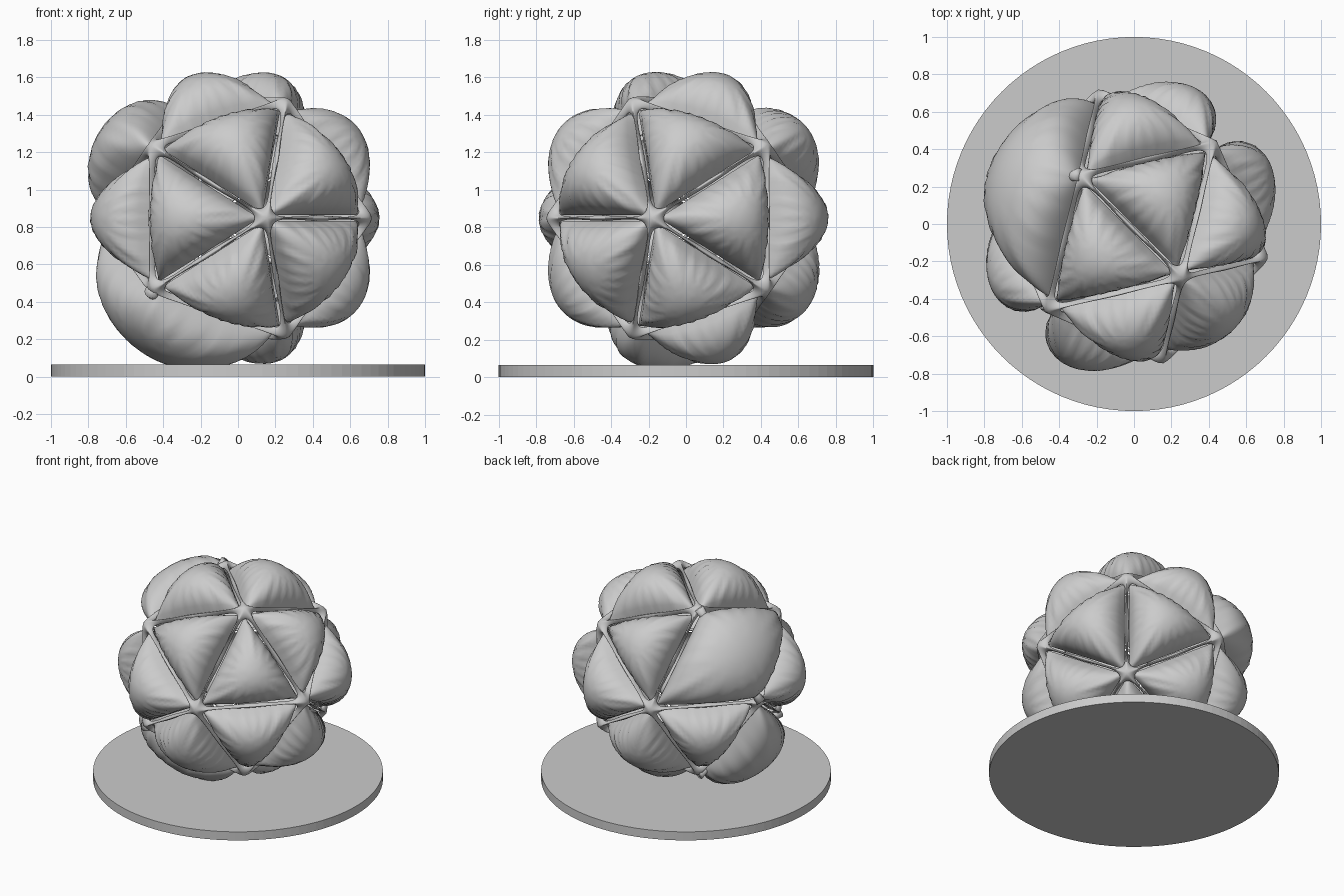
import bpy, bmesh, math
from mathutils import Vector
from itertools import combinations

if "Cube" in bpy.data.objects:
    bpy.data.objects.remove(bpy.data.objects["Cube"])

CENTRE = Vector((-0.017, -0.013, 0.848))
R = 0.73
PHI = (1 + 5 ** 0.5) / 2


def make_object(name, bm, smooth=True):
    bmesh.ops.recalc_face_normals(bm, faces=bm.faces)
    me = bpy.data.meshes.new(name)
    bm.to_mesh(me)
    bm.free()
    for p in me.polygons:
        p.use_smooth = smooth
    ob = bpy.data.objects.new(name, me)
    bpy.context.collection.objects.link(ob)
    return ob


# icosahedron corners, turned 45 degrees about z
def corner(u, v, w):
    return Vector(((u + v) / 2 ** .5, (v - u) / 2 ** .5, w)).normalized() * R


pts = []
for a in (1, -1):
    for b in (PHI, -PHI):
        pts += [corner(a, 0, b), corner(b, a, 0), corner(0, b, a)]


def nearest(u, v, w):
    c = corner(u, v, w)
    return min(range(12), key=lambda i: (pts[i] - c).length)


EDGE = R * 1.0515
near = lambda i, j: abs((pts[i] - pts[j]).length - EDGE) < 0.01
tris = [t for t in combinations(range(12), 3)
        if all(near(i, j) for i, j in combinations(t, 2))]

# two broken struts, where neighbouring cushions join into one
broken = [(nearest(-1, 0, PHI), nearest(-PHI, -1, 0)),
          (nearest(-1, 0, -PHI), nearest(0, -PHI, -1))]
quads = []
for i, j in broken:
    pair = [t for t in tris if i in t and j in t]
    k, l = [next(n for n in t if n not in (i, j)) for t in pair]
    quads.append((i, k, j, l))
    tris = [t for t in tris if t not in pair]

# display base
bm = bmesh.new()
bmesh.ops.create_cone(bm, cap_ends=True, segments=96, radius1=1, radius2=1, depth=0.065)
bmesh.ops.translate(bm, verts=bm.verts, vec=(0, 0, 0.0325))
make_object("round_base", bm, False)

# strut cage: polygon faces with extra points near hubs, wireframed and smoothed
bm = bmesh.new()
hubs = [bm.verts.new(p * 1.03 + CENTRE) for p in pts]
along = {}


def edge_points(i, j):
    key = (min(i, j), max(i, j))
    if key not in along:
        a, b = pts[key[0]], pts[key[1]]
        along[key] = [bm.verts.new(a.lerp(b, t) * 1.02 + CENTRE) for t in (.2, .5, .8)]
    return along[key] if i < j else along[key][::-1]


for f in tris + quads:
    loop = []
    for i, j in zip(f, f[1:] + f[:1]):
        loop += [hubs[i]] + edge_points(i, j)
    bm.faces.new(loop)
cage = make_object("strut_cage", bm)
wire = cage.modifiers.new("struts", 'WIREFRAME')
wire.thickness = 0.066
wire.offset = 0
wire.use_even_offset = True
sub = cage.modifiers.new("round", 'SUBSURF')
sub.levels = sub.render_levels = 3

# stubs left by the broken struts
for i, j in broken:
    for a, b in ((pts[i], pts[j]), (pts[j], pts[i])):
        d = (b - a).normalized()
        bm = bmesh.new()
        bmesh.ops.create_cone(bm, cap_ends=True, segments=12, radius1=0.036,
                              radius2=0.018, depth=0.12)
        bmesh.ops.transform(bm, verts=bm.verts,
                            matrix=d.to_track_quat('Z', 'Y').to_matrix().to_4x4())
        bmesh.ops.translate(bm, verts=bm.verts, vec=a * 1.02 + d * 0.06 + CENTRE)
        make_object("strut_stub", bm)


# inflated surface point with puckers along the seam
def puff(base, mid, f, height, phase, spread):
    p = mid + (base - mid) * 0.92
    m = mid.normalized()
    n = m.lerp(p.normalized(), spread)
    q = p * 0.97 + n * height * f
    side = m.orthogonal().normalized()
    r = base - mid
    ang = math.atan2(r.dot(m.cross(side)), r.dot(side))
    fold = math.sin(ang * 17 + phase) + 0.7 * math.sin(ang * 29 + phase * 2)
    return q + n * 0.005 * fold * 4 * f * (1 - f) + CENTRE


N = 36
for num, t in enumerate(tris):
    a, b, c = (pts[i] for i in t)
    mid = (a + b + c) / 3
    bm = bmesh.new()
    g = {}
    for i in range(N + 1):
        for j in range(N + 1 - i):
            u, v = i / N, j / N
            w = max(0, 1 - u - v)
            f = (27 * u * v * w) ** 0.6
            g[i, j] = bm.verts.new(puff(a * u + b * v + c * w, mid, f, 0.255, num, 0.6))
    for i in range(N):
        for j in range(N - i):
            bm.faces.new((g[i, j], g[i + 1, j], g[i, j + 1]))
            if i + j < N - 1:
                bm.faces.new((g[i + 1, j], g[i + 1, j + 1], g[i, j + 1]))
    make_object("cushion", bm)

for num, t in enumerate(quads):
    a, b, c, d = (pts[i] for i in t)
    mid = (a + b + c + d) / 4
    bm = bmesh.new()
    g = {}
    for i in range(N + 1):
        for j in range(N + 1):
            u, v = (0.5 - 0.5 * math.cos(math.pi * k / N) for k in (i, j))
            base = a.lerp(b, u).lerp(d.lerp(c, u), v)
            f = max(0, 16 * u * v * (1 - u) * (1 - v)) ** 0.45
            g[i, j] = bm.verts.new(puff(base, mid, f, 0.39, num, 0.75))
    for i in range(N):
        for j in range(N):
            bm.faces.new((g[i, j], g[i + 1, j], g[i + 1, j + 1], g[i, j + 1]))
    make_object("large_cushion", bm)
